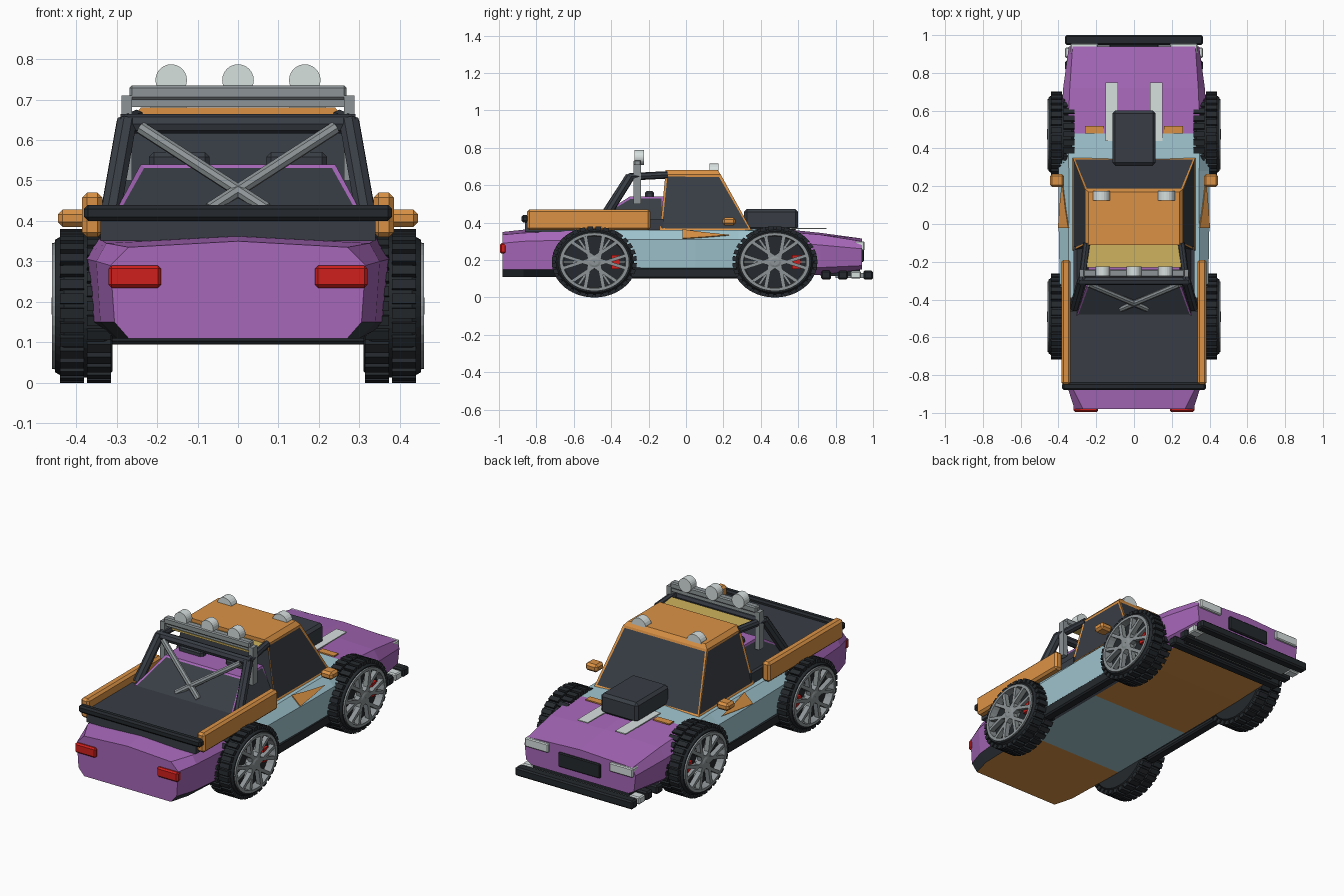
import bpy, bmesh
from math import sin, cos, pi, radians
from mathutils import Vector, Matrix

if "Cube" in bpy.data.objects:
    bpy.data.objects.remove(bpy.data.objects["Cube"])

COLOURS = {
    "purple": (.38, .135, .48), "orange": (.71, .29, .06), "blue": (.36, .57, .64),
    "dark": (.04, .048, .06), "black": (.018, .022, .026), "grey": (.27, .30, .31),
    "light": (.68, .75, .74), "red": (.62, .014, .012), "khaki": (.62, .45, .11)}
MATS = {}
for name, rgb in COLOURS.items():
    m = bpy.data.materials.new(name + " paint")
    m.use_nodes = True
    m.diffuse_color = (*rgb, 1)
    m.node_tree.nodes["Principled BSDF"].inputs["Base Color"].default_value = (*rgb, 1)
    MATS[name] = m


def finish(bm, name, *colours):
    bmesh.ops.recalc_face_normals(bm, faces=bm.faces[:])
    me = bpy.data.meshes.new(name)
    bm.to_mesh(me)
    bm.free()
    for c in colours:
        me.materials.append(MATS[c])
    ob = bpy.data.objects.new(name, me)
    bpy.context.collection.objects.link(ob)


def add_box(bm, lo, hi, matrix=Matrix()):
    lo, hi = Vector(lo), Vector(hi)
    mat = matrix @ Matrix.Translation((lo + hi) / 2) @ Matrix.Diagonal((*(hi - lo), 1))
    bmesh.ops.create_cube(bm, size=1, matrix=mat)


def box(name, colour, lo, hi, bevel=0):
    bm = bmesh.new()
    add_box(bm, lo, hi)
    if bevel:
        bmesh.ops.bevel(bm, geom=bm.edges[:], offset=bevel, segments=1, affect='EDGES')
    finish(bm, name, colour)


def tube(name, colour, a, b, r, sides=8):
    a, b = Vector(a), Vector(b)
    d = b - a
    mat = Matrix.Translation((a + b) / 2) @ d.to_track_quat('Z', 'Y').to_matrix().to_4x4()
    bm = bmesh.new()
    bmesh.ops.create_cone(bm, cap_ends=True, segments=sides, radius1=r, radius2=r,
                          depth=d.length, matrix=mat)
    finish(bm, name, colour)


def loft(bm, rings):
    """Skin closed rings; returns the side faces with their ring and edge index."""
    vs = [[bm.verts.new(p) for p in r] for r in rings]
    n, out = len(rings[0]), []
    for i in range(len(vs) - 1):
        for k in range(n):
            j = (k + 1) % n
            out.append((bm.faces.new((vs[i][k], vs[i][j], vs[i + 1][j], vs[i + 1][k])), i, k))
    bm.faces.new(vs[0])
    bm.faces.new(vs[-1])
    bmesh.ops.recalc_face_normals(bm, faces=bm.faces[:])
    bm.normal_update()
    return out


def glaze(bm, faces, frame):
    """Inset window panes and give them the second material."""
    bmesh.ops.inset_individual(bm, faces=faces, thickness=frame, depth=-.003)
    for f in faces:
        f.material_index = 1


def add_lathe(bm, profile, steps=40):
    """Revolve (x, radius) points around the x axis."""
    rings = [[bm.verts.new((x, r * cos(a), r * sin(a))) for x, r in profile]
             for a in (2 * pi * i / steps for i in range(steps))]
    n = len(profile)
    for i in range(steps):
        p, q = rings[i], rings[(i + 1) % steps]
        for k in range(n):
            j = (k + 1) % n
            bm.faces.new((p[k], p[j], q[j], q[k]))


# Main body: half sections from floor edge to centre line
MIDDLE = [(.31, .11), (.38, .15), (.40, .31), (.345, .36), (0, .37)]
SECTIONS = [
    (-.98, [(.27, .11), (.305, .15), (.315, .29), (.27, .335), (0, .35)]),
    (-.87, [(.30, .11), (.34, .15), (.35, .30), (.325, .345), (0, .362)]),
    (-.50, [(.31, .11), (.375, .15), (.39, .31), (.35, .36), (0, .37)]),
    (.05, MIDDLE), (.28, MIDDLE),
    (.48, [(.31, .11), (.375, .15), (.39, .30), (.35, .355), (0, .37)]),
    (.72, [(.31, .12), (.36, .16), (.375, .28), (.34, .335), (0, .345)]),
    (.94, [(.30, .15), (.335, .17), (.345, .26), (.325, .30), (0, .315)])]
bm = bmesh.new()
rings = [[(x, y, z) for x, z in h] + [(-x, y, z) for x, z in h[-2::-1]] for y, h in SECTIONS]
for f, i, k in loft(bm, rings):
    if k == 8:
        f.material_index = 1 if i == 2 else 2
    elif k in (0, 7) and i < 5:
        f.material_index = 3
    else:
        f.material_index = 1 if i in (2, 3, 4) else 0
finish(bm, "body_shell", "purple", "blue", "orange", "dark")

# Cab with framed windscreen and side windows, plain dark back
bm = bmesh.new()
cab = loft(bm, [
    [(-.325, -.14, .36), (.325, -.14, .36), (.325, .35, .36), (-.325, .35, .36)],
    [(-.26, -.11, .658), (.26, -.11, .658), (.26, .185, .658), (-.26, .185, .658)],
    [(-.24, -.11, .68), (.24, -.11, .68), (.24, .17, .68), (-.24, .17, .68)]])
glaze(bm, [f for f, i, k in cab if i == 0 and k > 0], .016)
cab[0][0].material_index = 1
finish(bm, "cab", "orange", "dark")
box("roof_rear_panel", "khaki", (-.25, -.23, .65), (.25, -.11, .66))

# Sloping cab back with rear and side glass
bm = bmesh.new()
back = loft(bm, [
    [(-.31, -.50, .41), (.31, -.50, .41), (.31, -.12, .41), (-.31, -.12, .41)],
    [(-.24, -.30, .54), (.24, -.30, .54), (.24, -.12, .54), (-.24, -.12, .54)]])
glaze(bm, [f for f, i, k in back if k != 2], .014)
finish(bm, "cab_back", "purple", "dark")

# Load bed
box("bed_cover", "dark", (-.34, -.86, .35), (.34, -.46, .42))
box("bed_front_fill", "dark", (-.32, -.48, .35), (.32, -.12, .42))
box("tail_bar", "black", (-.38, -.88, .40), (.38, -.84, .44), .01)

# Mirrored parts
for side, s in (("left", 1), ("right", -1)):
    def sbox(name, colour, lo, hi, bevel=0):
        box(f"{side}_{name}", colour, (min(s * lo[0], s * hi[0]), *lo[1:]),
            (max(s * lo[0], s * hi[0]), *hi[1:]), bevel)

    def stube(name, colour, a, b, r, sides=8):
        tube(f"{side}_{name}", colour, (s * a[0], *a[1:]), (s * b[0], *b[1:]), r, sides)

    sbox("bed_rail", "orange", (.335, -.85, .36), (.385, -.19, .47), .012)
    sbox("sill", "black", (.33, -.30, .10), (.385, .30, .16), .008)
    sbox("mirror", "orange", (.37, .195, .385), (.445, .265, .428), .012)
    sbox("tail_light", "red", (.19, -.995, .235), (.32, -.96, .29), .008)
    sbox("headlight", "light", (.19, .90, .25), (.335, .955, .30), .005)
    sbox("hood_stripe", "light", (.085, .44, .366), (.15, .75, .372))
    sbox("cowl_patch", "orange", (.16, .48, .362), (.26, .52, .369))
    sbox("bumper_bracket", "light", (.30, .88, .10), (.365, .935, .14), .006)
    sbox("headrest", "dark", (.07, -.22, .52), (.22, -.17, .57), .012)
    # Roll cage and light hoop legs
    stube("cage_leg", "dark", (.315, -.44, .42), (.275, -.30, .645), .026)
    stube("cage_top_rail", "dark", (.275, -.30, .645), (.25, -.10, .655), .02)
    stube("cage_brace", "grey", (.24, -.32, .63), (-.07, -.45, .43), .016)
    sbox("hoop_leg", "grey", (.262, -.28, .50), (.288, -.24, .71))
    stube("roof_light", "light", (.172, .125, .67), (.172, .175, .67), .046, 20)
    # Paint splash on the shoulder
    splash = [(.399, -.02, .312), (.345, -.02, .361), (.36, .08, .347), (.378, .23, .331), (.39, .10, .32)]
    bm = bmesh.new()
    loft(bm, [[(s * (x + d), y, z + d) for x, y, z in splash] for d in (0, .004)])
    finish(bm, f"{side}_paint_splash", "orange")

tube("cage_crossbar", "dark", (-.29, -.30, .64), (.29, -.30, .64), .024)
box("light_bar", "grey", (-.268, -.28, .70), (.268, -.24, .735), .006)
box("light_bar_lower", "grey", (-.262, -.265, .682), (.262, -.245, .70))
for i in (-1, 0, 1):
    tube(f"bar_light_{i + 2}", "light", (i * .165, -.275, .748), (i * .165, -.225, .748), .039, 24)

# Hood scoop, grille and bumper
box("hood_scoop", "dark", (-.115, .31, .36), (.115, .60, .472), .015)
box("grille", "black", (-.13, .92, .19), (.13, .952, .27), .005)
box("chin", "black", (-.30, .72, .115), (.30, .93, .16))
for i, y in enumerate((.75, .84, .975)):
    box(f"bumper_bar_{i + 1}", "black", (-.365, y - .027, .095), (.365, y + .025, .143), .008)
box("bumper_link", "grey", (-.30, .80, .105), (.30, .96, .13))

# Wheels: built at unit radius, then scaled to their oval outline
TYRE = [(.31, .01), (.31, .85), (.33, .93), (.43, .93), (.452, .86), (.45, .81), (.418, .79), (.418, .01)]
RIM = [(.41, .84), (.459, .82), (.459, .74), (.41, .72)]
HUB = [(.41, .01), (.41, .2), (.455, .18), (.461, .1), (.461, .01)]


def wheel_part(name, colour, bm, s, y):
    bmesh.ops.transform(bm, verts=bm.verts[:], matrix=Matrix.Translation((0, y, .19))
                        @ Matrix.Diagonal((s, .227, .19, 1)))
    finish(bm, name, colour)


for end, y in (("rear", -.49), ("front", .475)):
    for side, s in (("left", 1), ("right", -1)):
        label = f"{end}_{side}"
        bm = bmesh.new()
        add_lathe(bm, TYRE)
        for i in range(32):
            for row, x in enumerate((.314, .381)):
                turn = Matrix.Rotation(2 * pi * (i + row / 2) / 32, 4, 'X')
                add_box(bm, (x, -.065, .88), (x + .059, .065, 1), turn)
        wheel_part(label + "_tyre", "black", bm, s, y)
        bm = bmesh.new()
        add_lathe(bm, RIM)
        add_lathe(bm, HUB, 16)
        for i in range(6):
            for lean in (-1, 1):
                turn = (Matrix.Rotation(2 * pi * i / 6, 4, 'X') @ Matrix.Translation((0, lean * .1, 0))
                        @ Matrix.Rotation(radians(-lean * 9), 4, 'X'))
                add_box(bm, (.43, -.045, .08), (.457, .045, .78), turn)
            add_box(bm, (.415, -.03, .2), (.43, .03, .76), Matrix.Rotation(2 * pi * (i + .5) / 6, 4, 'X'))
        wheel_part(label + "_rim", "grey", bm, s, y)
        bm = bmesh.new()
        add_box(bm, (.405, .4, -.2), (.438, .6, .2))
        wheel_part(label + "_caliper", "red", bm, s, y)
